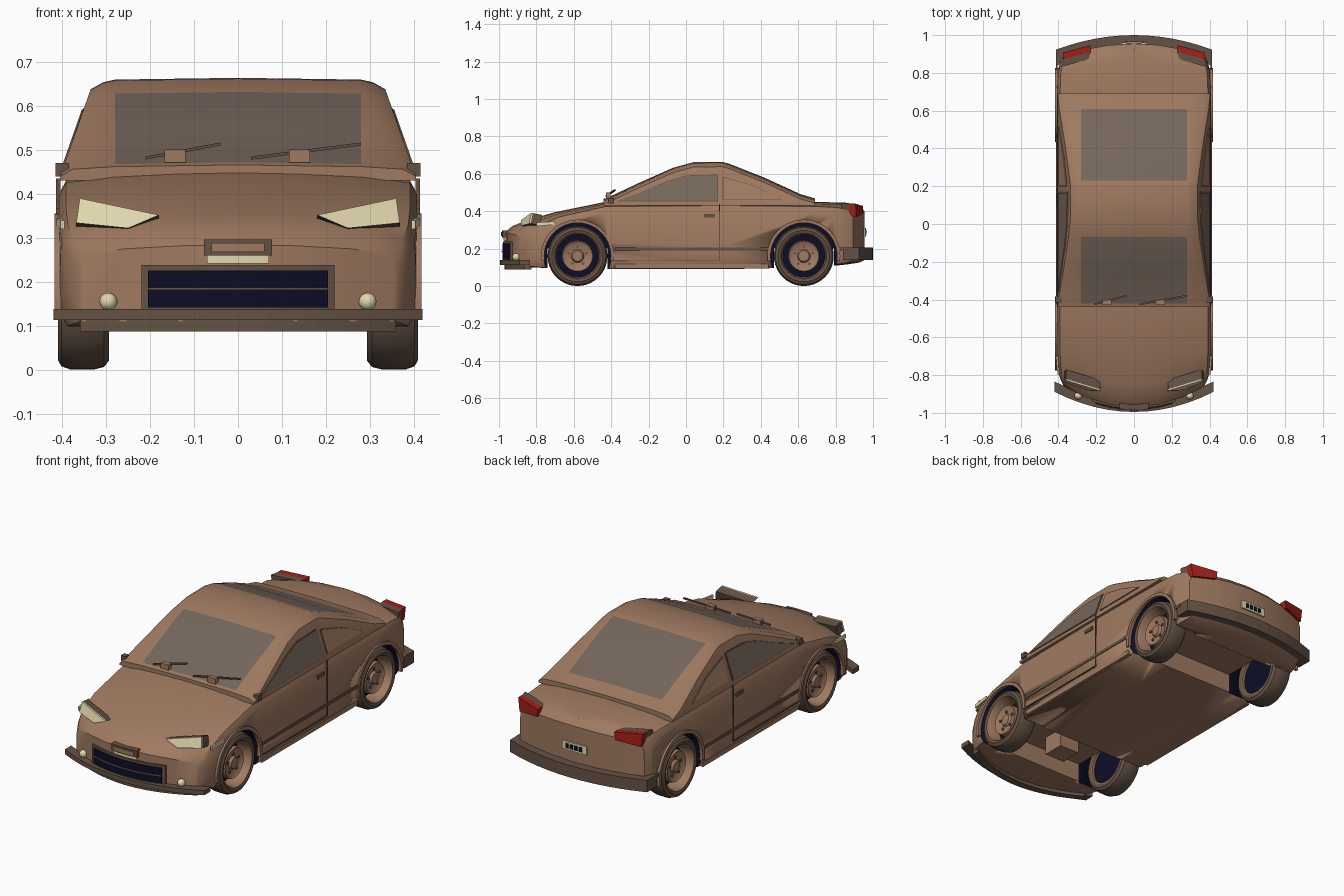
import bpy, bmesh
from math import sin, cos, pi, radians
from mathutils import Vector

if "Cube" in bpy.data.objects:
    bpy.data.objects.remove(bpy.data.objects["Cube"])


def material(name, rgb):
    m = bpy.data.materials.new(name)
    m.use_nodes = True
    m.diffuse_color = (*rgb, 1)
    m.node_tree.nodes["Principled BSDF"].inputs["Base Color"].default_value = (*rgb, 1)
    return m


PAINT = material("tan_paint", (0.35, 0.195, 0.12))
TRIM = material("dark_brown_trim", (0.13, 0.085, 0.058))
GLASS = material("smoked_glass", (0.18, 0.135, 0.105))
NAVY = material("navy_black", (0.004, 0.004, 0.02))
CREAM = material("cream_lamp", (0.76, 0.69, 0.43))
RED = material("red_lamp", (0.36, 0.015, 0.01))


def finish(name, bm, mats, mirror=False, smooth=True):
    bmesh.ops.recalc_face_normals(bm, faces=bm.faces)
    me = bpy.data.meshes.new(name)
    bm.to_mesh(me)
    bm.free()
    ob = bpy.data.objects.new(name, me)
    bpy.context.collection.objects.link(ob)
    for m in mats:
        me.materials.append(m)
    if mirror:
        ob.modifiers.new("Mirror", "MIRROR")
    bpy.ops.object.select_all(action="DESELECT")
    bpy.context.view_layer.objects.active = ob
    ob.select_set(True)
    if smooth:
        bpy.ops.object.shade_smooth_by_angle(angle=radians(35))
    return ob


def prism(name, pts, vec, mat, mirror=False):
    """Extrude a polygon along a vector."""
    bm = bmesh.new()
    a = [bm.verts.new(p) for p in pts]
    b = [bm.verts.new(Vector(p) + Vector(vec)) for p in pts]
    bm.faces.new(a)
    bm.faces.new(b[::-1])
    for i in range(len(a)):
        j = (i + 1) % len(a)
        bm.faces.new((a[i], b[i], b[j], a[j]))
    return finish(name, bm, [mat], mirror, False)


def box(name, c, s, mat, mirror=False):
    x, y, z = (c[i] - s[i] / 2 for i in range(3))
    pts = [(x, y, z), (x + s[0], y, z), (x + s[0], y + s[1], z), (x, y + s[1], z)]
    return prism(name, pts, (0, 0, s[2]), mat, mirror)


def loft(name, sections, mats, rule=None):
    """Skin symmetric sections, each given as an upper and lower half row."""
    bm = bmesh.new()
    row = lambda h: h + [(-x, y, z) for x, y, z in h[-2::-1]]
    rings = [[bm.verts.new(p) for p in row(t) + row(b)[::-1]] for t, b in sections]
    n = len(rings[0])
    for r, s in zip(rings, rings[1:]):
        for i in range(n):
            j = (i + 1) % n
            bm.faces.new((r[i], r[j], s[j], s[i]))
    for r in (rings[0], rings[-1]):
        for i in range(n // 2 - 1):
            bm.faces.new((r[i], r[i + 1], r[n - 2 - i], r[n - 1 - i]))
    if rule:
        for f in bm.faces:
            f.material_index = rule(f)
    return finish(name, bm, mats)


def lathe(name, profile, y, mat, z=0.16):
    """Turn an (x, radius) profile about an axle, mirrored to both sides."""
    bm = bmesh.new()
    n = 40
    rings = [[bm.verts.new((x, y + r * cos(2 * pi * k / n), z + r * sin(2 * pi * k / n)))
              for k in range(n)] for x, r in profile]
    for a, b in zip(rings, rings[1:]):
        for k in range(n):
            j = (k + 1) % n
            bm.faces.new((a[k], a[j], b[j], b[k]))
    bmesh.ops.remove_doubles(bm, verts=bm.verts, dist=1e-5)
    return finish(name, bm, [mat], True)


def nose(x): return -0.97 + 0.8 * x * x
def tail(x): return 0.955 - 0.45 * x * x
def side_x(z): return 0.40 - 0.35 * (z - 0.45)


def strip(name, end, w, z0, z1, back, out, mat, x0=None):
    """Bar that follows the curve of the nose or tail."""
    d = -1 if end(0) < 0 else 1
    x0 = -w if x0 is None else x0
    xs = [x0 + (w - x0) * i / 12 for i in range(13)]
    pts = [(x, end(x) + d * out, z0) for x in xs]
    pts += [(x, end(x) - d * back, z0) for x in xs[::-1]]
    return prism(name, pts, (0, 0, z1 - z0), mat)


# Lower body: y, half width, bottom, top, end curvature
def body_section(y, w, zb, zt, t):
    def row(zs):
        pts = []
        for f, z in zip((1, 0.993, 0.955, 0.7, 0.35, 0), zs):
            x = w * f
            pts.append((x, y + t * (0.8 if y < 0 else -0.45) * x * x, z))
        return pts
    return (row((0.21, zt - 0.055, zt - 0.025, zt - 0.01, zt - 0.003, zt)),
            row((0.18, zb + 0.025, zb, zb, zb, zb)))


body = loft("body", [body_section(*s) for s in (
    (-0.97, 0.37, 0.11, 0.285, 1), (-0.93, 0.39, 0.105, 0.32, 0.9),
    (-0.85, 0.405, 0.10, 0.352, 0.6), (-0.7, 0.41, 0.095, 0.395, 0.2),
    (-0.43, 0.41, 0.09, 0.45, 0), (0.2, 0.41, 0.09, 0.455, 0),
    (0.7, 0.41, 0.10, 0.45, 0.1), (0.86, 0.405, 0.115, 0.445, 0.8),
    (0.925, 0.39, 0.125, 0.432, 1), (0.955, 0.375, 0.14, 0.40, 1))], [PAINT, NAVY])

# Wheel wells and underside recesses
AXLES = {"front": -0.58, "rear": 0.63}


def cut(cutter):
    cutter.hide_render = True
    mod = body.modifiers.new("Cut", "BOOLEAN")
    mod.operation, mod.solver, mod.object = "DIFFERENCE", "EXACT", cutter
    mod.material_mode = "TRANSFER"
    bpy.ops.object.select_all(action="DESELECT")
    bpy.context.view_layer.objects.active = body
    body.select_set(True)
    bpy.ops.object.modifier_apply(modifier=mod.name)
    bpy.data.objects.remove(cutter)


for y in AXLES.values():
    cut(box("recess_cutter", (0, y, 0.1), (0.52, 0.32, 0.2), PAINT))
    cut(lathe("well_cutter", [(0.25, 0), (0.25, 0.18), (0.47, 0.18), (0.47, 0)], y, NAVY))
box("underside_box", (0, -0.58, 0.16), (0.12, 0.12, 0.12), PAINT)


# Cabin with glazed front and back
def cabin_section(y, z):
    xs = (side_x(0.437), side_x(z - 0.025), side_x(z) - 0.02, 0.28, 0)
    zs = (0.437, z - 0.022, z - 0.006, z, z + 0.004)
    return [(x, y, h) for x, h in zip(xs, zs)], [(x, y, 0.43) for x in xs]


def glazing(f):
    c = f.calc_center_median()
    return int(abs(c.x) < 0.2 and c.z > 0.45 and (-0.42 < c.y < -0.07 or 0.23 < c.y < 0.61))


loft("cabin", [cabin_section(*s) for s in (
    (-0.44, 0.462), (-0.42, 0.468), (-0.25, 0.548), (-0.07, 0.628), (0.04, 0.658),
    (0.19, 0.66), (0.23, 0.65), (0.42, 0.575), (0.61, 0.488), (0.69, 0.464))],
    [PAINT, GLASS], glazing)


# Side windows with dark surrounds
def side_plate(name, yz, off, mat):
    prism(name, [(side_x(z) - 0.004, y, z) for y, z in yz], (0.004 + off, 0, 0), mat, True)


def grow(yz, k):
    cy, cz = (sum(p[i] for p in yz) / len(yz) for i in (0, 1))
    return [(cy + (y - cy) * k, cz + (z - cz) * (2 * k - 1)) for y, z in yz]


door_glass = [(-0.36, 0.457), (0.165, 0.457), (0.165, 0.592), (0, 0.588), (-0.1, 0.56), (-0.22, 0.51)]
quarter = [(0.2, 0.465), (0.51, 0.465), (0.36, 0.535), (0.2, 0.58)]
side_plate("door_window_surround", grow(door_glass, 1.03), 0.002, TRIM)
side_plate("door_window", door_glass, 0.005, GLASS)
side_plate("quarter_window_surround", grow(quarter, 1.04), 0.002, TRIM)
side_plate("quarter_window", quarter, 0.005, PAINT)

# Side trim: centre y, z, length, height
for name, y, z, l, h in (("side_stripe", 0.03, 0.197, 0.82, 0.016), ("door_rear_seam", 0.18, 0.285, 0.005, 0.3),
                         ("door_lower_seam", -0.1, 0.135, 0.56, 0.005), ("door_handle", 0.125, 0.375, 0.06, 0.018),
                         ("rear_stripe", 0.835, 0.197, 0.06, 0.016)):
    box(name, (0.409, y, z), (0.01, l, h), TRIM, True)
box("sill", (0.4, 0.03, 0.105), (0.02, 0.82, 0.025), PAINT, True)
box("mirror_stub", (0.4, -0.4, 0.455), (0.03, 0.03, 0.03), TRIM, True)

# Wheels and arch lips
for end, y in AXLES.items():
    arc = [radians(-8 + 196 * i / 24) for i in range(25)]
    ring = [(0.4, y + r * cos(a), 0.16 + r * sin(a)) for r, s in ((0.178, 1), (0.195, -1)) for a in arc[::s]]
    prism(end + "_arch_lip", ring, (0.017, 0, 0), PAINT, True)
    lathe(end + "_tyre", [(0.30, 0.12), (0.294, 0.14), (0.305, 0.154), (0.33, 0.16), (0.38, 0.16),
                          (0.402, 0.152), (0.41, 0.137), (0.405, 0.122)], y, TRIM)
    lathe(end + "_rim", [(0.405, 0.122), (0.398, 0.117), (0.30, 0.113), (0.30, 0.12)], y, PAINT)
    lathe(end + "_wheel_back", [(0.315, 0), (0.315, 0.116), (0.325, 0.116), (0.325, 0)], y, NAVY)
    lathe(end + "_hub", [(0.32, 0.08), (0.37, 0.085), (0.385, 0.08), (0.375, 0.065), (0.372, 0.035),
                         (0.385, 0.028), (0.388, 0)], y, PAINT)
    for k in range(5):
        a = 2 * pi * k / 5 + pi / 2
        lathe(end + "_wheel_bolt", [(0.37, 0.007), (0.38, 0.007), (0.38, 0)],
              y + 0.05 * cos(a), TRIM, 0.16 + 0.05 * sin(a))

# Nose: bumper, grille, bracket, plate
strip("front_bumper", lambda x: -0.97 + 0.6 * x * x, 0.42, 0.113, 0.138, 0.03, 0.025, TRIM)
strip("front_valance", nose, 0.36, 0.087, 0.113, 0.04, 0, TRIM)
strip("grille_surround", nose, 0.22, 0.138, 0.238, 0.02, 0.008, TRIM)
strip("grille_opening", nose, 0.205, 0.142, 0.226, 0.0, 0.012, NAVY)
strip("grille_bar", nose, 0.205, 0.181, 0.187, 0.0, 0.016, TRIM)
strip("front_plate", nose, 0.07, 0.242, 0.262, 0.01, 0.006, CREAM)
strip("nose_bracket", nose, 0.077, 0.26, 0.296, 0.02, 0.014, TRIM)
strip("nose_bracket_panel", nose, 0.06, 0.268, 0.288, 0.0, 0.018, PAINT)

# Lamps
lathe_profile = [(0, 0.022), (0.01, 0.02), (0.018, 0.012), (0.021, 0)]
bm = bmesh.new()
bmesh.ops.create_uvsphere(bm, u_segments=20, v_segments=12, radius=0.02)
bmesh.ops.translate(bm, verts=bm.verts, vec=(0.295, nose(0.295) - 0.008, 0.155))
finish("fog_lamp", bm, [CREAM], True)
lamp = [(0.18, -0.875, 0.352), (0.25, -0.872, 0.322), (0.368, -0.83, 0.334), (0.36, -0.82, 0.39)]
prism("headlamp_pod", lamp, (0, 0.05, -0.01), TRIM, True)
prism("headlamp", lamp, (0, -0.008, 0), CREAM, True)
prism("side_marker", [(0.395, -0.8, 0.32), (0.404, -0.7, 0.328), (0.404, -0.7, 0.345), (0.395, -0.8, 0.34)],
      (0.009, 0, 0), CREAM, True)
tail_lamp = [(x, tail(x) - 0.02, z) for x, z in ((0.235, 0.385), (0.365, 0.368), (0.375, 0.44), (0.23, 0.428))]
prism("tail_lamp_pod", tail_lamp, (0.01, -0.04, 0), TRIM, True)
prism("tail_lamp", tail_lamp, (0, 0.035, 0), RED, True)

# Tail: bumper and plate
strip("rear_bumper", tail, 0.412, 0.14, 0.205, 0.04, 0.045, TRIM)
strip("rear_plate", tail, 0.075, 0.265, 0.31, 0.0, 0.008, CREAM)
for i in range(4):
    x = -0.048 + i * 0.027
    strip("rear_plate_bar", tail, x + 0.018, 0.275, 0.3, 0.0, 0.011, NAVY, x)

# Wipers
for x0, x1, xb in ((-0.21, -0.04, -0.143), (0.03, 0.28, 0.14)):
    prism("wiper_blade", [(x0, -0.43, 0.478), (x1, -0.385, 0.51), (x1, -0.385, 0.517), (x0, -0.43, 0.485)],
          (0, 0.01, 0), TRIM)
    box("wiper_mount", (xb, -0.415, 0.486), (0.048, 0.025, 0.03), PAINT)
